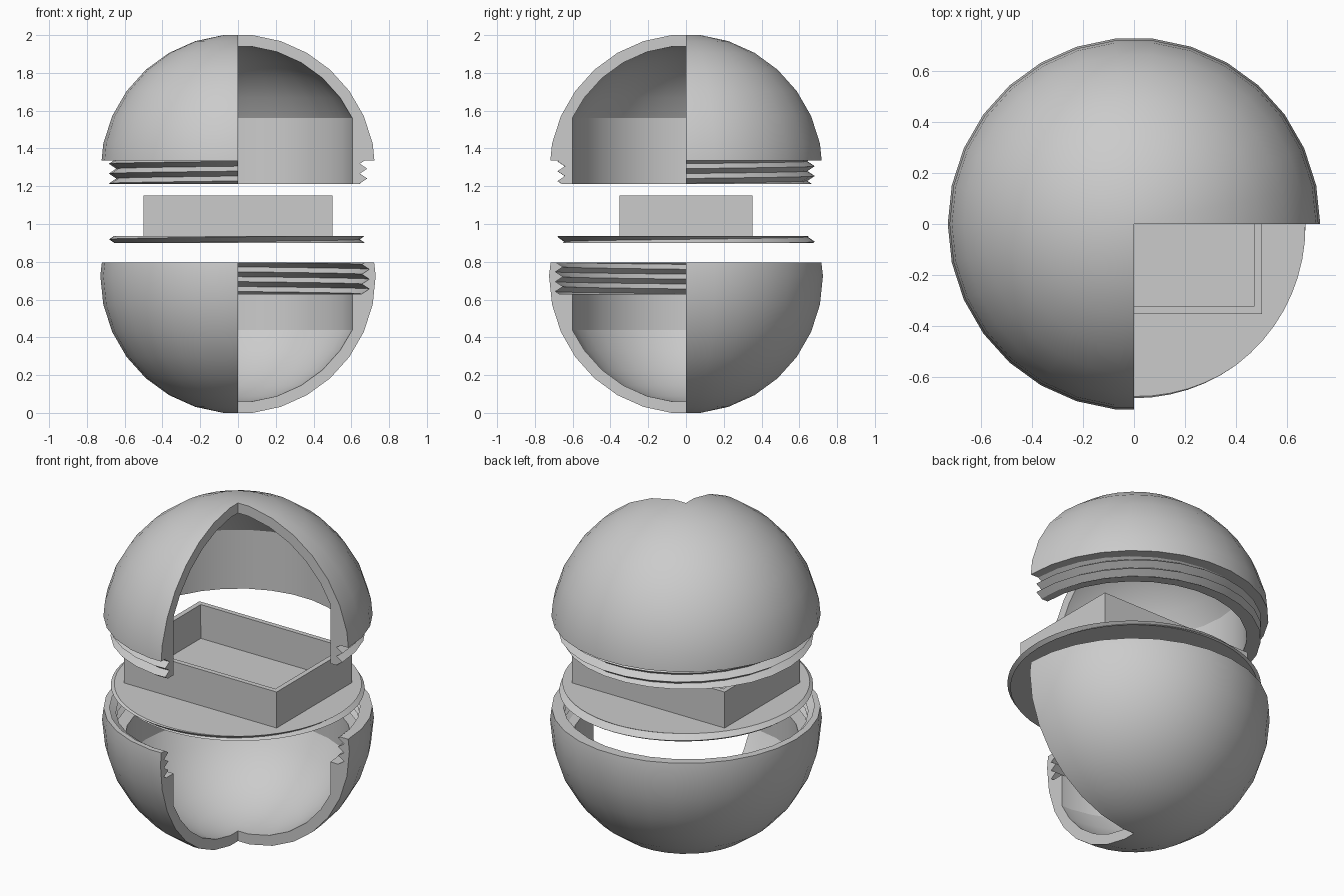
import bpy, bmesh, math

cube = bpy.data.objects.get("Cube")
if cube:
    bpy.data.objects.remove(cube)

TAU = 2 * math.pi
SEGMENTS = 30
HALF_STEP = math.pi / SEGMENTS
PITCH = 0.052
OUTER, INNER, BORE = 0.729, 0.669, 0.605
LOW_CENTRE, TOP_CENTRE = 0.725, 1.275

grey = bpy.data.materials.new("plain grey")
grey.use_nodes = True
grey.diffuse_color = (0.6, 0.6, 0.6, 1)
grey.node_tree.nodes["Principled BSDF"].inputs["Base Color"].default_value = (0.6, 0.6, 0.6, 1)


def finish(name, bm, smooth=True):
    bmesh.ops.remove_doubles(bm, verts=bm.verts, dist=0.0002)
    bmesh.ops.recalc_face_normals(bm, faces=bm.faces)
    mesh = bpy.data.meshes.new(name)
    bm.to_mesh(mesh)
    bm.free()
    mesh.materials.append(grey)
    obj = bpy.data.objects.new(name, mesh)
    bpy.context.collection.objects.link(obj)
    if smooth:
        bpy.ops.object.select_all(action='DESELECT')
        obj.select_set(True)
        bpy.context.view_layer.objects.active = obj
        bpy.ops.object.shade_smooth_by_angle(angle=math.radians(30))
    return obj


def thread(theta, z0, z1, crest_z, valley, crest):
    """Section of a helical V thread at one angle, from z0 up to z1."""
    base = crest_z + PITCH * theta / TAU
    points = []
    for k in range(-10, 12):
        z = min(max(base + PITCH * k / 2, z0), z1)
        u = ((z - base) / PITCH) % 1
        points.append((valley + (crest - valley) * abs(2 * u - 1), z))
    return points


def arc(radius, centre, sign, count):
    """Rings of a faceted sphere from its flat pole outwards."""
    pts = [(0, centre + sign * radius * math.cos(HALF_STEP))]
    for i in range(count):
        a = HALF_STEP * (2 * i + 1)
        pts.append((radius * math.sin(a), centre + sign * radius * math.cos(a)))
    return pts


def sweep(name, section, angles, open_ends):
    """Turn a section (a function of the angle) about z."""
    bm = bmesh.new()
    columns = []
    for theta in angles:
        # an angle half way along a facet lies on the chord
        off = abs(theta / HALF_STEP) % 2
        scale = math.cos(HALF_STEP) if open_ends and abs(off - 1) < 0.01 else 1
        columns.append([bm.verts.new((r * scale * math.cos(theta),
                                      r * scale * math.sin(theta), z))
                        for r, z in section(theta)])
    for a, b in zip(columns, columns[1:]):
        n = len(a)
        for i in range(n if open_ends else n - 1):
            j = (i + 1) % n
            bm.faces.new((a[i], b[i], b[j], a[j]))
    if open_ends:
        bm.faces.new(columns[0])
        bm.faces.new(columns[-1][::-1])
    return finish(name, bm)


def top_section(theta):
    rim, foot = 1.336, 1.212
    shoulder = TOP_CENTRE + math.sqrt(INNER ** 2 - BORE ** 2)
    neck = thread(theta, foot, rim, 1.241, 0.645, 0.684)
    return (arc(OUTER, TOP_CENTRE, 1, 7) + [(0.722, rim)] + neck[::-1]
            + [(BORE, foot), (BORE, shoulder)] + arc(INNER, TOP_CENTRE, 1, 5)[::-1])


def bottom_section(theta):
    rim, step = 0.795, 0.63
    shoulder = LOW_CENTRE - math.sqrt(INNER ** 2 - BORE ** 2)
    socket = thread(theta, step, rim, 0.656, 0.655, 0.695)
    return (arc(OUTER, LOW_CENTRE, -1, 8) + [(0.721, rim)] + socket[::-1]
            + [(BORE, step), (BORE, shoulder)] + arc(INNER, LOW_CENTRE, -1, 5)[::-1])


def disc_section(theta):
    return [(0, 0.9)] + thread(theta, 0.9, 0.937, 0.893, 0.645, 0.682) + [(0, 0.937)]


# shells with the front left quarter cut away
three_quarters = [2 * HALF_STEP * i for i in range(23)] + [TAU * 0.75]
sweep("upper_shell", top_section, three_quarters, True)
sweep("lower_shell", bottom_section, three_quarters, True)

# threaded disc between the shells
sweep("threaded_disc", disc_section, [TAU * i / 60 for i in range(61)], False)

# open tray on the disc
bm = bmesh.new()
bmesh.ops.create_cube(bm, size=1)
for v in bm.verts:
    v.co = (v.co.x, v.co.y * 0.706, 1.043 + v.co.z * 0.214)
top = max(bm.faces, key=lambda f: f.calc_center_median().z)
bm.normal_update()
bmesh.ops.inset_region(bm, faces=[top], thickness=0.042)
bmesh.ops.inset_region(bm, faces=[top], thickness=0.0005, depth=-0.2)
finish("tray", bm, smooth=False)
